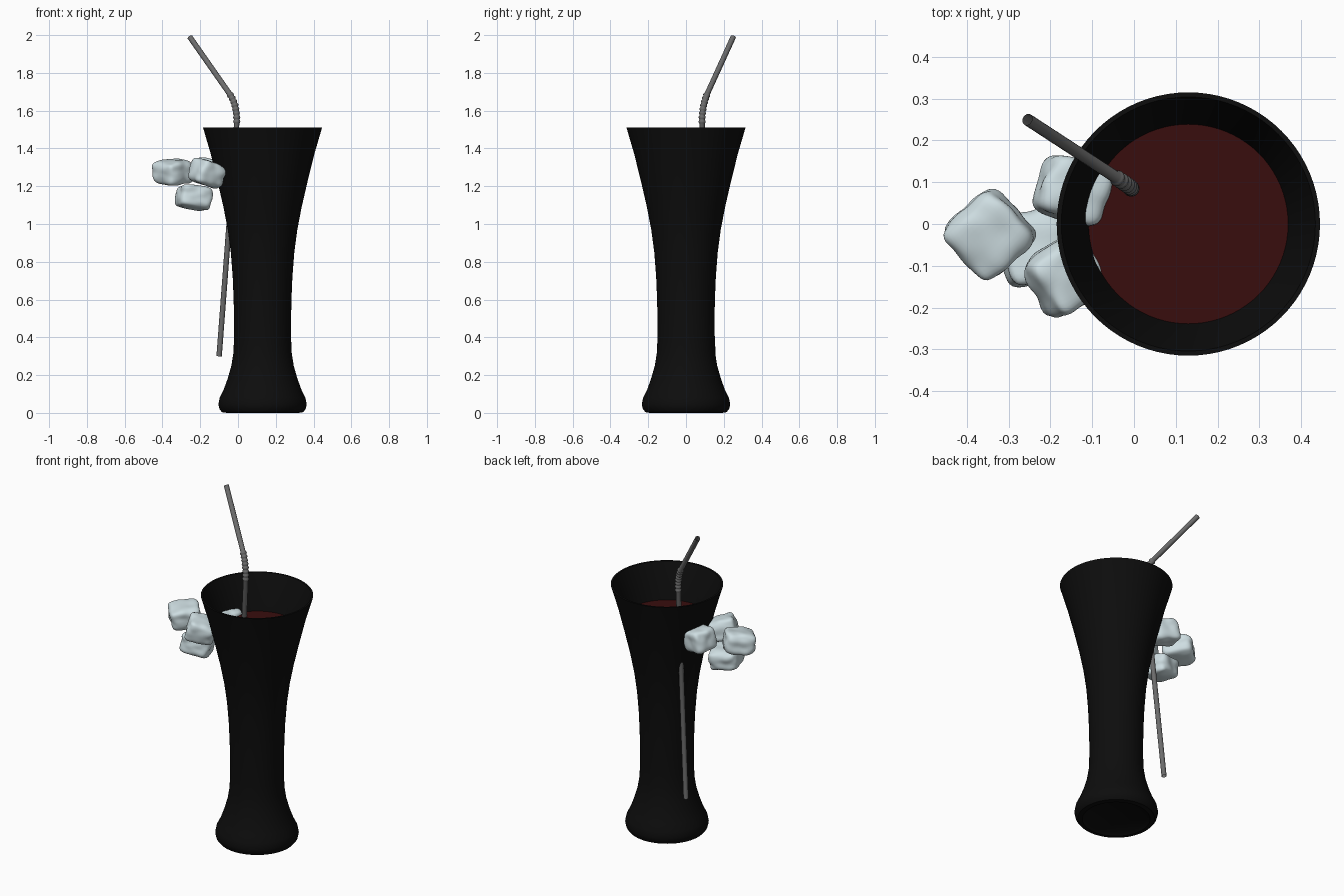
import bpy, bmesh, math
from mathutils import Vector, Euler, noise

if "Cube" in bpy.data.objects:
    bpy.data.objects.remove(bpy.data.objects["Cube"], do_unlink=True)


def material(name, rgb):
    m = bpy.data.materials.new(name)
    m.use_nodes = True
    m.diffuse_color = (*rgb, 1)
    bsdf = m.node_tree.nodes["Principled BSDF"]
    bsdf.inputs["Base Color"].default_value = (*rgb, 1)
    return m


BLACK = material("black glass", (0.004, 0.004, 0.004))
RED = material("dark red drink", (0.04, 0.004, 0.004))
GREY = material("grey plastic", (0.15, 0.15, 0.15))
ICE = material("pale ice", (0.62, 0.73, 0.76))


def finish(obj, mat, angle):
    obj.data.materials.clear()
    obj.data.materials.append(mat)
    bpy.ops.object.select_all(action="DESELECT")
    obj.select_set(True)
    bpy.context.view_layer.objects.active = obj
    bpy.ops.object.shade_smooth_by_angle(angle=math.radians(angle))


def from_bmesh(name, bm, mat, angle):
    bmesh.ops.recalc_face_normals(bm, faces=bm.faces[:])
    mesh = bpy.data.meshes.new(name)
    bm.to_mesh(mesh)
    bm.free()
    obj = bpy.data.objects.new(name, mesh)
    bpy.context.collection.objects.link(obj)
    finish(obj, mat, angle)
    return obj


def lathe(name, profile, mat, angle=40):
    """Spin (radius, height) points about the z axis."""
    bm = bmesh.new()
    verts = [bm.verts.new((r, 0, z)) for r, z in profile]
    edges = [bm.edges.new(pair) for pair in zip(verts, verts[1:])]
    bmesh.ops.spin(bm, geom=verts + edges, cent=(0, 0, 0), axis=(0, 0, 1),
                   angle=math.tau, steps=80, use_duplicate=False)
    bmesh.ops.remove_doubles(bm, verts=bm.verts[:], dist=0.0002)
    obj = from_bmesh(name, bm, mat, angle)
    obj.location.x = 0.13
    return obj


# Flared glass: one wall profile, reused inward for the inner wall
foot = [(0, 0.02), (0.17, 0.012), (0.19, 0), (0.215, 0.004), (0.228, 0.02),
        (0.234, 0.045), (0.227, 0.08), (0.207, 0.12), (0.185, 0.18),
        (0.165, 0.25)]
wall = [(0.154, 0.32), (0.151, 0.4), (0.151, 0.5), (0.153, 0.6), (0.158, 0.72),
        (0.168, 0.85), (0.184, 0.97), (0.207, 1.09), (0.237, 1.22),
        (0.274, 1.37), (0.315, 1.51)]
inner = [(r - 0.018, z) for r, z in reversed(wall)]
inner[0] = (0.304, 1.51)
lathe("glass", foot + wall + inner + [(0, 0.3)], BLACK)

# Drink filling the glass
LEVEL = 1.3
drink = [(r - 0.022, z) for r, z in wall if z < LEVEL]
lathe("drink", [(0, 0.33)] + drink + [(0.242, LEVEL), (0, LEVEL)], RED)


# Bendy straw: straight tube, ribbed elbow, straight tip
bend_start = Vector((-0.007, 0.085, 1.53))
bend_mid = Vector((-0.002, 0.084, 1.625))
bend_end = Vector((-0.045, 0.113, 1.69))
RIBS = 8
STEPS = RIBS * 4
path = [(Vector((-0.1, 0.143, 0.3)), 1)]
for i in range(STEPS + 1):
    t = i / STEPS
    p = bend_start.lerp(bend_mid, t).lerp(bend_mid.lerp(bend_end, t), t)
    path.append((p, 1.18 - 0.18 * math.cos(t * RIBS * math.tau)))
path.append((Vector((-0.255, 0.25, 1.99)), 1))

curve = bpy.data.curves.new("straw", "CURVE")
curve.dimensions = "3D"
curve.bevel_depth = 0.0145
curve.bevel_resolution = 6
spline = curve.splines.new("POLY")
spline.points.add(len(path) - 1)
for point, (co, radius) in zip(spline.points, path):
    point.co = (*co, 1)
    point.radius = radius
straw = bpy.data.objects.new("straw", curve)
bpy.context.collection.objects.link(straw)
bpy.ops.object.select_all(action="DESELECT")
straw.select_set(True)
bpy.context.view_layer.objects.active = straw
bpy.ops.object.convert(target="MESH")
finish(bpy.context.object, GREY, 60)


# Rounded, slightly lumpy ice cubes
def ice_cube(name, center, half, turn, seed):
    bm = bmesh.new()
    bmesh.ops.create_cube(bm, size=2)
    bmesh.ops.subdivide_edges(bm, edges=bm.edges[:], cuts=13, use_grid_fill=True)
    for v in bm.verts:
        norm = sum(abs(c) ** 5 for c in v.co) ** (1 / 5)
        unit = v.co / norm
        lump = 1 + 0.09 * noise.noise(unit * 1.6 + Vector((seed, seed, 0)))
        v.co = Vector(a * b for a, b in zip(unit, half)) * lump
    obj = from_bmesh(name, bm, ICE, 60)
    obj.location = center
    obj.rotation_euler = Euler([math.radians(a) for a in turn])


ice_cube("ice_outer", (-0.345, -0.025, 1.275), (0.086, 0.086, 0.064), (6, -8, 42), 1.3)
ice_cube("ice_back", (-0.148, 0.08, 1.275), (0.08, 0.072, 0.066), (-6, 12, -20), 4.7)
ice_cube("ice_front", (-0.165, -0.125, 1.27), (0.08, 0.08, 0.064), (8, 17, 32), 8.1)
ice_cube("ice_lower", (-0.235, -0.055, 1.14), (0.086, 0.085, 0.06), (-5, 9, 15), 11.6)
